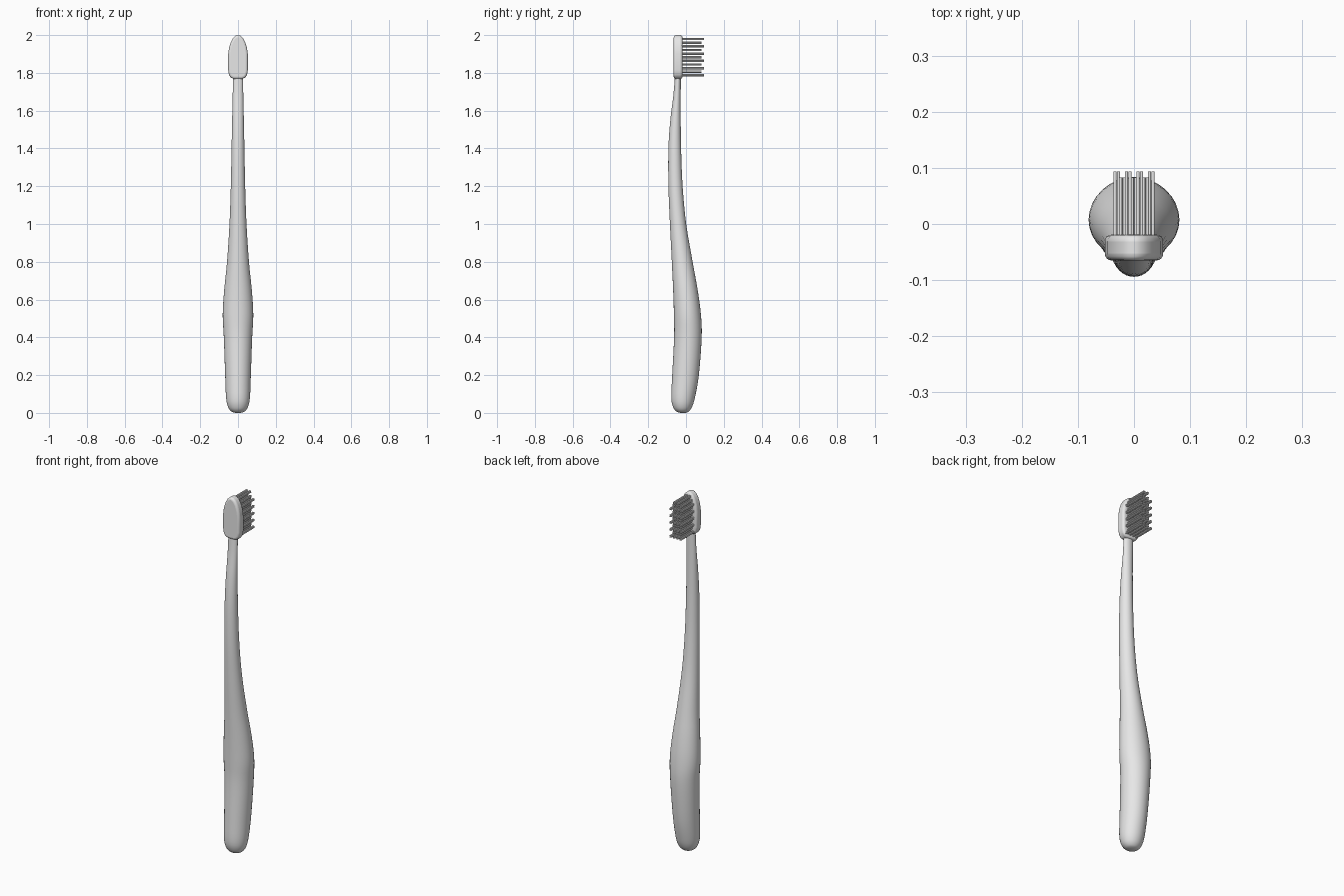
import bpy, bmesh, math
from mathutils import Matrix, Vector

cube = bpy.data.objects.get("Cube")
if cube:
    bpy.data.objects.remove(cube, do_unlink=True)

grey = bpy.data.materials.new("light_grey")
grey.use_nodes = True
grey.diffuse_color = (0.8, 0.8, 0.8, 1)
grey.node_tree.nodes["Principled BSDF"].inputs["Base Color"].default_value = (0.8, 0.8, 0.8, 1)


def make_object(name, bm, angle):
    bmesh.ops.recalc_face_normals(bm, faces=bm.faces)
    mesh = bpy.data.meshes.new(name)
    bm.to_mesh(mesh)
    bm.free()
    mesh.materials.append(grey)
    obj = bpy.data.objects.new(name, mesh)
    bpy.context.collection.objects.link(obj)
    bpy.ops.object.select_all(action='DESELECT')
    obj.select_set(True)
    bpy.context.view_layer.objects.active = obj
    bpy.ops.object.shade_smooth_by_angle(angle=math.radians(angle))
    return obj


def smooth_path(points, steps):
    """Catmull-Rom curve through the points."""
    pts = [Vector(p) for p in points]
    pts = [pts[0]] + pts + [pts[-1]]
    out = []
    for a, b, c, d in zip(pts, pts[1:], pts[2:], pts[3:]):
        for k in range(steps):
            t = k / steps
            out.append(0.5 * (2 * b + (c - a) * t + (2 * a - 5 * b + 4 * c - d) * t ** 2
                              + (3 * b - a - 3 * c + d) * t ** 3))
    return out + [pts[-1]]


# Handle: height, front y, back y, half width of each oval section
sections = [
    (0, -0.03, -0.002, 0.014), (0.007, -0.05, 0.014, 0.034),
    (0.03, -0.068, 0.031, 0.052), (0.08, -0.078, 0.047, 0.063),
    (0.2, -0.073, 0.068, 0.068), (0.4, -0.063, 0.083, 0.075),
    (0.52, -0.064, 0.079, 0.081), (0.65, -0.068, 0.062, 0.073),
    (0.8, -0.075, 0.035, 0.058), (1.0, -0.085, 0.001, 0.045),
    (1.2, -0.093, -0.018, 0.038), (1.4, -0.093, -0.026, 0.034),
    (1.55, -0.083, -0.028, 0.031), (1.68, -0.067, -0.028, 0.028),
    (1.79, -0.058, -0.027, 0.027),
]
SIDES = 32
bm = bmesh.new()
rings = []
for z, front, back, half in smooth_path(sections, 4):
    ring = []
    for i in range(SIDES):
        a = math.tau * i / SIDES
        ring.append(bm.verts.new((half * math.cos(a),
                                  (front + back) / 2 + (back - front) / 2 * math.sin(a), z)))
    rings.append(ring)
for low, high in zip(rings, rings[1:]):
    for i in range(SIDES):
        j = (i + 1) % SIDES
        bm.faces.new((low[i], low[j], high[j], high[i]))
bm.faces.new(rings[0])
bm.faces.new(rings[-1])
make_object("handle", bm, 60)

# Head: mirrored outline, extruded and rounded
HEAD_FRONT, HEAD_BACK = -0.065, -0.019
side = [(0.022, 1.768), (0.038, 1.775), (0.048, 1.79), (0.052, 1.815), (0.052, 1.9),
        (0.047, 1.935), (0.037, 1.965), (0.025, 1.986), (0.012, 1.997)]
outline = side + [(0, 2.0)] + [(-x, z) for x, z in reversed(side)]
bm = bmesh.new()
face = bm.faces.new([bm.verts.new((x, HEAD_FRONT, z)) for x, z in outline])
grown = bmesh.ops.extrude_face_region(bm, geom=[face])["geom"]
bmesh.ops.translate(bm, vec=(0, HEAD_BACK - HEAD_FRONT, 0),
                    verts=[v for v in grown if isinstance(v, bmesh.types.BMVert)])
head = make_object("brush_head", bm, 50)
bevel = head.modifiers.new("rounding", 'BEVEL')
bevel.width = 0.012
bevel.segments = 4
bevel.limit_method = 'ANGLE'
bevel.angle_limit = math.radians(60)

# Bristles: staggered tufts, long rows alternating with short rows
bm = bmesh.new()
ROWS = 11
for row in range(ROWS):
    z = 1.787 + 0.0192 * row
    long_row = row % 2 == 0
    columns = (-1.5, -0.5, 0.5, 1.5) if long_row else (-1, 0, 1)
    tip = 0.094 if long_row else 0.083
    room = 0.04 if z < 1.94 else 0.04 - (z - 1.94) * 0.6
    for column in columns:
        x = column * 0.0205
        if abs(x) > room:
            continue
        for dx in (-0.0032, 0.0032):
            for dz in (-0.0032, 0.0032):
                root = HEAD_BACK - 0.01
                place = Matrix.Translation((x + dx, (root + tip) / 2, z + dz))
                bmesh.ops.create_cone(bm, cap_ends=True, segments=8, radius1=0.003,
                                      radius2=0.003, depth=tip - root,
                                      matrix=place @ Matrix.Rotation(math.pi / 2, 4, 'X'))
make_object("bristles", bm, 50)
